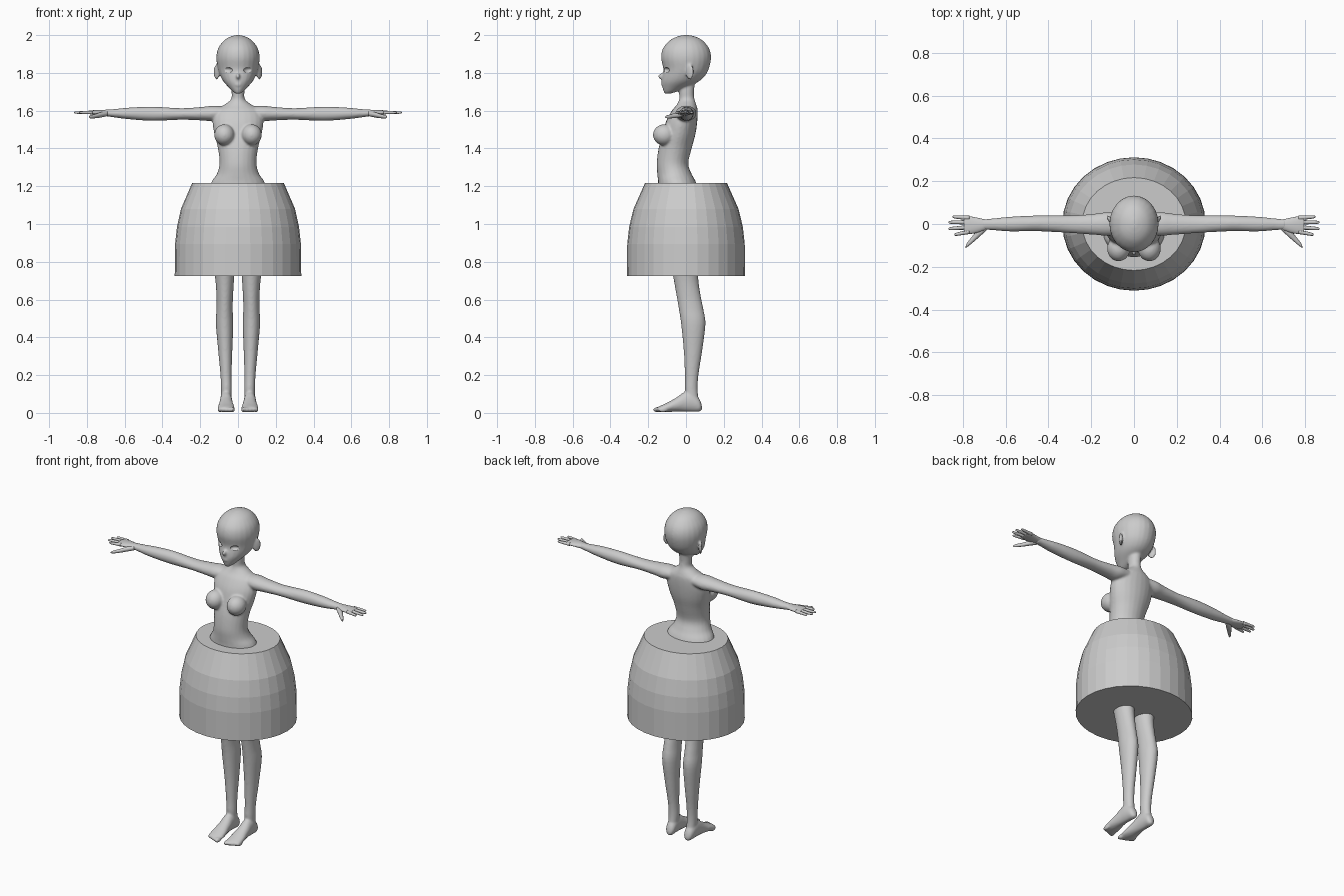
import bpy, bmesh, math
from mathutils import Matrix, Vector

grey = bpy.data.materials.new("neutral grey")
grey.diffuse_color = (0.6, 0.6, 0.6, 1)


def finish(name, bm, smooth=True):
    bmesh.ops.recalc_face_normals(bm, faces=bm.faces)
    for f in bm.faces:
        f.smooth = smooth
    me = bpy.data.meshes.new(name)
    bm.to_mesh(me)
    bm.free()
    me.materials.append(grey)
    ob = bpy.data.objects.new(name, me)
    bpy.context.collection.objects.link(ob)
    return ob


def spline(rows, steps):
    """Catmull-Rom through rows of numbers."""
    out = []
    for i in range(len(rows) - 1):
        p = [rows[max(0, min(len(rows) - 1, i + k))] for k in (-1, 0, 1, 2)]
        for s in range(steps):
            t = s / steps
            out.append([0.5 * (2 * b + (c - a) * t + (2 * a - 5 * b + 4 * c - d) * t * t
                               + (3 * b - a - 3 * c + d) * t ** 3) for a, b, c, d in zip(*p)])
    return out + [list(rows[-1])]


def loft(bm, axis, rows, side=1, seg=24, steps=4):
    """Oval rings along an axis; row = position, then min/max on the two other axes."""
    rings = []
    for t, a0, a1, b0, b1 in (spline(rows, steps) if steps > 1 else rows):
        ring = []
        for k in range(seg):
            ang = 2 * math.pi * k / seg
            a = (a0 + a1) / 2 + (a1 - a0) / 2 * math.cos(ang)
            b = (b0 + b1) / 2 + (b1 - b0) / 2 * math.sin(ang)
            x, y, z = {'x': (t, a, b), 'y': (a, t, b), 'z': (a, b, t)}[axis]
            ring.append(bm.verts.new((x * side, y, z)))
        rings.append(ring)
    for r, q in zip(rings, rings[1:]):
        for k in range(seg):
            bm.faces.new((r[k], r[(k + 1) % seg], q[(k + 1) % seg], q[k]))
    bm.faces.new(rings[0])
    bm.faces.new(rings[-1])


def ball(bm, centre, radii, turn=0):
    m = Matrix.Translation(centre) @ Matrix.Rotation(turn, 4, 'Z') @ Matrix.Diagonal(Vector((*radii, 1)))
    bmesh.ops.create_uvsphere(bm, u_segments=20, v_segments=14, radius=1, matrix=m)


body = bmesh.new()

# torso and neck: height, half width, front, back
torso = [(0.90, .10, -.06, .05), (0.94, .15, -.10, .09), (1.02, .17, -.13, .10),
         (1.12, .165, -.148, .085), (1.217, .143, -.148, .055), (1.265, .112, -.152, .03),
         (1.32, .098, -.155, .012), (1.40, .106, -.145, .03), (1.475, .125, -.125, .05),
         (1.545, .135, -.105, .06), (1.60, .12, -.075, .062), (1.63, .075, -.05, .055),
         (1.66, .037, -.036, .045), (1.70, .034, -.037, .042), (1.76, .035, -.04, .05)]
loft(body, 'z', [(z, -w, w, f, b) for z, w, f, b in torso])

# head
head = [(1.69, .012, -.112, -.085), (1.70, .026, -.118, -.05), (1.72, .046, -.124, -.005),
        (1.75, .074, -.129, .06), (1.78, .092, -.126, .097), (1.82, .106, -.12, .12),
        (1.88, .115, -.132, .133), (1.93, .105, -.122, .122), (1.97, .076, -.088, .09),
        (1.99, .045, -.052, .055), (2.0, .012, -.015, .017)]
loft(body, 'z', [(z, -w, w, f, b) for z, w, f, b in head])
ball(body, (0, -.125, 1.782), (.011, .024, .017))      # nose
ball(body, (0, -.12, 1.737), (.02, .012, .008))        # lips

for s in (1, -1):
    # ear and breast
    ball(body, (s * .113, .02, 1.805), (.009, .026, .042), -s * .6)
    ball(body, (s * .072, -.115, 1.472), (.054, .06, .056))
    # arm
    loft(body, 'x', [(.06, -.05, .05, 1.56, 1.622), (.13, -.055, .055, 1.545, 1.626),
                     (.19, -.05, .047, 1.548, 1.62), (.30, -.042, .04, 1.552, 1.613),
                     (.45, -.034, .04, 1.546, 1.621), (.58, -.035, .034, 1.555, 1.616),
                     (.66, -.029, .026, 1.565, 1.608), (.71, -.027, .022, 1.572, 1.606)], s)
    # leg
    loft(body, 'z', [(.05, .038, .088, .005, .07), (.12, .033, .09, -.006, .062),
                     (.20, .034, .093, -.006, .066), (.33, .03, .105, -.012, .086),
                     (.47, .025, .117, -.026, .103), (.55, .028, .114, -.038, .092),
                     (.62, .026, .114, -.05, .078), (.72, .02, .122, -.068, .065),
                     (.85, .01, .145, -.095, .075), (.98, .008, .165, -.11, .09)], s)
    # foot and toes
    loft(body, 'y', [(.084, .05, .07, .015, .04), (.07, .036, .087, .006, .075),
                     (.03, .032, .094, .006, .115), (-.01, .03, .096, .007, .11),
                     (-.05, .026, .1, .007, .082), (-.10, .018, .107, .004, .054),
                     (-.135, .018, .105, .004, .038), (-.15, .026, .095, .01, .03)], s)
    for k in range(5):
        ball(body, (s * (.03 + .017 * k), -.15 + .007 * k, .017),
             (.013 if k == 0 else .01, .026, .014))

# fuse the body into one smooth skin
figure = finish("body", body)
rem = figure.modifiers.new("fuse", 'REMESH')
rem.mode = 'VOXEL'
rem.voxel_size = 0.006
rem.use_smooth_shade = True
sm = figure.modifiers.new("soften", 'SMOOTH')
sm.factor = 0.5
sm.iterations = 6

# eye sockets
cut = bmesh.new()
for s in (1, -1):
    ball(cut, (s * .056, -.108, 1.815), (.028, .018, .015), s * .45)
cutter = finish("eye_cutter", cut)
cutter.hide_render = True
cutter.hide_viewport = True
sock = figure.modifiers.new("eye sockets", 'BOOLEAN')
sock.operation = 'DIFFERENCE'
sock.object = cutter

# hands: palm, four fingers, thumb
for s, label in ((1, "left"), (-1, "right")):
    hand = bmesh.new()
    loft(hand, 'x', [(.69, -.026, .02, 1.573, 1.604), (.73, -.04, .029, 1.575, 1.604),
                     (.77, -.047, .036, 1.579, 1.602), (.795, -.043, .033, 1.583, 1.599)], s)
    for y0, y1, tip in ((.028, .034, .848), (.008, .008, .868), (-.015, -.022, .868), (-.036, -.05, .84)):
        rows = []
        for t, r in ((0, .011), (.5, .009), (.9, .007), (1, .002)):
            x, y = .77 + (tip - .77) * t, y0 + (y1 - y0) * t
            rows.append((x, y - r, y + r, 1.59 - r * .9, 1.59 + r * .9))
        loft(hand, 'x', rows, s, seg=10, steps=3)
    loft(hand, 'x', [(.69, -.03, -.005, 1.572, 1.595), (.725, -.062, -.02, 1.564, 1.592),
                     (.755, -.088, -.056, 1.56, 1.582), (.78, -.108, -.088, 1.559, 1.576),
                     (.788, -.112, -.106, 1.564, 1.57)], s, seg=12)
    finish(label + "_hand", hand)

# faceted barrel skirt, closed top and bottom
skirt = bmesh.new()
loft(skirt, 'z', [(z, -a, a, -b, b) for z, a, b in
                  ((.725, .335, .312), (.895, .333, .311), (.985, .323, .301),
                   (1.08, .302, .278), (1.217, .243, .217))], seg=32, steps=1)
finish("skirt", skirt, smooth=False)
